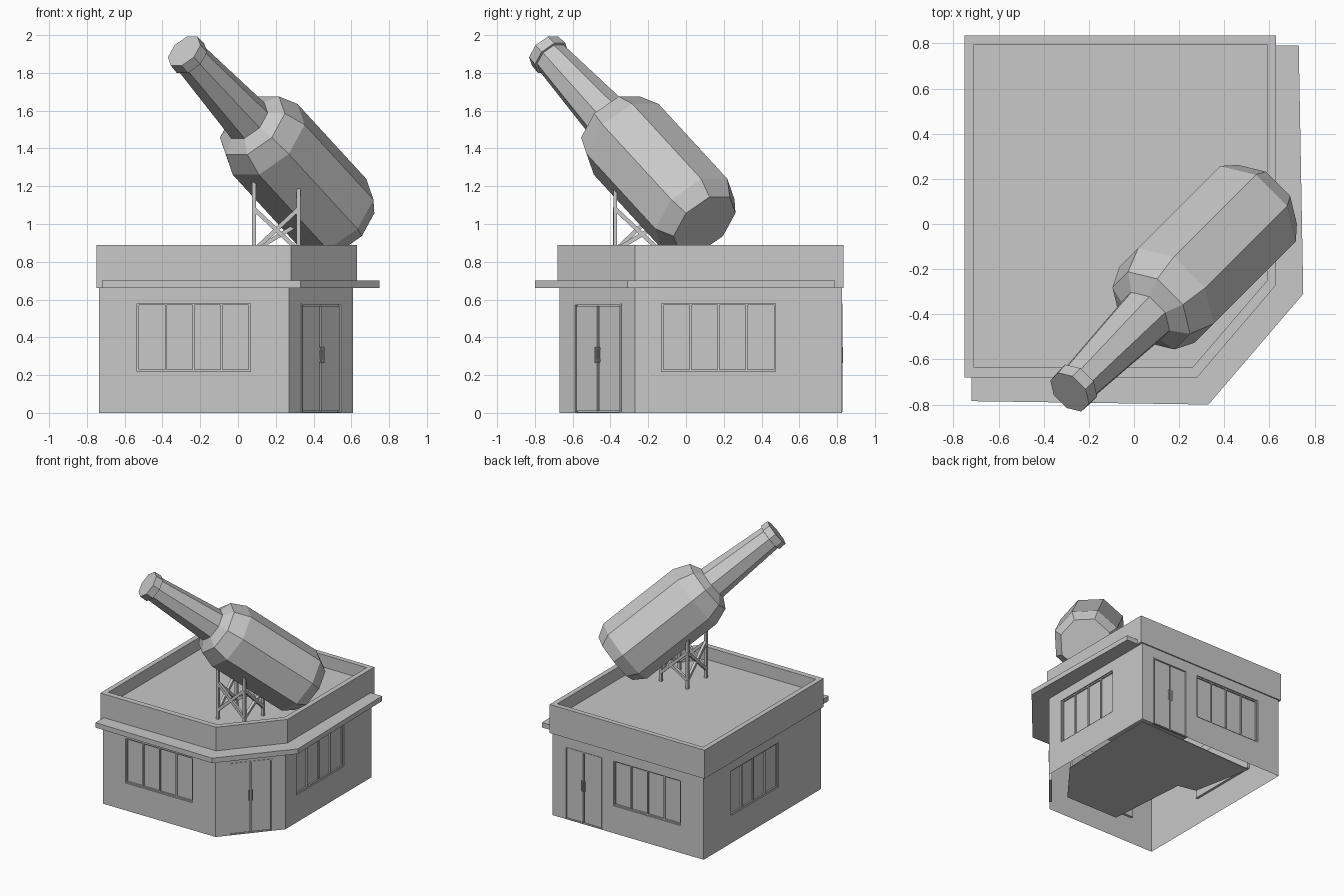
import bpy, bmesh, math
from mathutils import Vector as V

if "Cube" in bpy.data.objects:
    bpy.data.objects.remove(bpy.data.objects["Cube"])

grey = bpy.data.materials.new("plain_grey")
grey.diffuse_color = (0.58, 0.58, 0.58, 1)
grey.use_nodes = True
grey.node_tree.nodes["Principled BSDF"].inputs["Base Color"].default_value = grey.diffuse_color


def make(name, bm, fix=True):
    bmesh.ops.remove_doubles(bm, verts=bm.verts, dist=1e-5)
    if fix:
        bmesh.ops.recalc_face_normals(bm, faces=bm.faces)
    me = bpy.data.meshes.new(name)
    bm.to_mesh(me)
    bm.free()
    me.materials.append(grey)
    ob = bpy.data.objects.new(name, me)
    bpy.context.collection.objects.link(ob)
    return ob


def quad(bm, *pts):
    bm.faces.new([bm.verts.new(p) for p in pts])


def skin(bm, loops, first=False, last=False):
    """Bridge point loops of equal length, with optional end caps."""
    rings = [[bm.verts.new(p) for p in lp] for lp in loops]
    n = len(rings[0])
    for a, b in zip(rings, rings[1:]):
        for i in range(n):
            j = (i + 1) % n
            bm.faces.new((a[i], a[j], b[j], b[i]))
    if first:
        bm.faces.new(rings[0][::-1])
    if last:
        bm.faces.new(rings[-1])


def flat(points, z):
    return [V((x, y, z)) for x, y in points]


class Wall:
    """Vertical wall plane: u runs along it, d goes outward."""
    def __init__(self, p0, p1):
        self.o = V((*p0, 0))
        run = V((*p1, 0)) - self.o
        self.length = run.length
        self.u = run.normalized()
        self.n = V((self.u.y, -self.u.x, 0))

    def at(self, u, z, d=0):
        return self.o + self.u * u + self.n * d + V((0, 0, z))

    def box(self, bm, u0, u1, z0, z1, d0, d1):
        lo, hi = [[self.at(u, z, d) for u, z in
                   ((u0, z0), (u1, z0), (u1, z1), (u0, z1))] for d in (d0, d1)]
        skin(bm, [lo, hi], True, True)

    def surface(self, bm, openings, top, depth):
        """Wall surface with a shallow recess for each opening."""
        us = sorted({0, self.length, *[u for o in openings for u in o[:2]]})
        zs = sorted({0, top, *[z for o in openings for z in o[2:]]})
        for u0, u1 in zip(us, us[1:]):
            for z0, z1 in zip(zs, zs[1:]):
                inside = any(o[0] <= u0 < o[1] and o[2] <= z0 < o[3] for o in openings)
                d = -depth if inside else 0
                quad(bm, *[self.at(u, z, d) for u, z in
                           ((u0, z0), (u1, z0), (u1, z1), (u0, z1))])
        for u0, u1, z0, z1 in openings:
            c = [(u0, z0), (u1, z0), (u1, z1), (u0, z1)]
            for (ua, za), (ub, zb) in zip(c, c[1:] + c[:1]):
                quad(bm, self.at(ua, za), self.at(ub, zb),
                     self.at(ub, zb, -depth), self.at(ua, za, -depth))


DEPTH, WALL_TOP = 0.02, 0.66
WIN_Z, DOOR_Z = (0.22, 0.58), (0.005, 0.58)


def window(wall, u0, u1, name):
    bm = bmesh.new()
    z0, z1 = WIN_Z
    f, d = 0.01, (-DEPTH, -0.009)
    wall.box(bm, u0, u1, z0, z0 + f, *d)
    wall.box(bm, u0, u1, z1 - f, z1, *d)
    for i in range(5):
        c = u0 + f / 2 + (u1 - u0 - f) * i / 4
        wall.box(bm, c - f / 2, c + f / 2, z0 + f, z1 - f, *d)
    make(name, bm)


def door(wall, u0, u1, name):
    bm = bmesh.new()
    z0, z1 = DOOR_Z
    mid = (u0 + u1) / 2
    for a, b in ((u0, u0 + 0.01), (u1 - 0.01, u1)):      # frame posts
        wall.box(bm, a, b, z0, z1, -DEPTH, 0.004)
    wall.box(bm, u0 + 0.01, u1 - 0.01, z1 - 0.01, z1, -DEPTH, 0.004)
    for s in (-1, 1):                                    # leaves and handles
        a, b = sorted((mid + s * 0.006, mid + s * ((u1 - u0) / 2 - 0.014)))
        wall.box(bm, a, b, z0 + 0.006, z1 - 0.014, -DEPTH, -0.004)
        a, b = sorted((mid + s * 0.008, mid + s * 0.016))
        wall.box(bm, a, b, 0.265, 0.35, 0.0, 0.007)
        for z in (0.275, 0.335):
            wall.box(bm, a, b, z, z + 0.008, -0.004, 0.0)
    make(name, bm)


# Walls with recessed windows and doors
plan = [(-0.735, -0.67), (0.27, -0.67), (0.61, -0.27), (0.61, 0.825), (-0.735, 0.825)]
layout = [("front", (0.2, 0.8), None), ("corner", None, (0.1, 0.43)),
          ("right", (0.14, 0.745), None), ("back", (0.54, 1.14), (0.11, 0.44)),
          ("left", (0.345, 0.95), None)]
walls = bmesh.new()
for i, (side, win, dr) in enumerate(layout):
    w = Wall(plan[i], plan[(i + 1) % 5])
    holes = []
    if win:
        holes.append((*win, *WIN_Z))
        window(w, *win, side + "_window")
    if dr:
        holes.append((*dr, *DOOR_Z))
        door(w, *dr, side + "_door")
    w.surface(walls, holes, WALL_TOP, DEPTH)
make("walls", walls, fix=False)

# Parapet with sunken roof
outer = [(-0.75, -0.68), (0.28, -0.68), (0.63, -0.27), (0.63, 0.835), (-0.75, 0.835)]
inner = [(-0.71, -0.635), (0.26, -0.635), (0.59, -0.25), (0.59, 0.795), (-0.71, 0.795)]
bm = bmesh.new()
skin(bm, [flat(plan, 0.66), flat(outer, 0.66), flat(outer, 0.89),
          flat(inner, 0.89), flat(inner, 0.79)], last=True)
make("parapet_roof", bm, fix=False)

# Canopy along the front, corner and right side
edge = [(-0.72, -0.785), (0.33, -0.80), (0.75, -0.31), (0.73, 0.79)]
back = [(-0.72, -0.68), (0.28, -0.68), (0.63, -0.27), (0.63, 0.79)]
bm = bmesh.new()
sections = [[V((*b, 0.66)), V((*e, 0.66)), V((*e, 0.70)), V((*b, 0.70))]
            for e, b in zip(edge, back)]
skin(bm, sections, True, True)
make("canopy", bm)

# Partial floor plate
bm = bmesh.new()
shape = [(0.58, 0.79), (-0.5, 0.75), (-0.4, 0.25), (-0.25, 0.22),
         (-0.2, -0.45), (0.28, -0.45), (0.55, -0.1)]
skin(bm, [flat(shape, 0.002), flat(shape, 0.008)], True, True)
make("floor", bm)

# Tilted eight-sided bottle, flat side up: (distance from mouth, radius)
axis = V((0.56, 0.56, -0.61)).normalized()
side = V((1, -1, 0)).normalized()
up = side.cross(axis)
if up.z < 0:
    up.negate()
mouth = V((-0.285, -0.745, 1.915))
profile = [(0, 0.105), (0.06, 0.108), (0.062, 0.095), (0.60, 0.13),
           (0.645, 0.21), (0.765, 0.256), (1.415, 0.256), (1.505, 0.2)]
angles = [math.radians(22.5 + 45 * k) for k in range(8)]
rings = [[mouth + axis * t + (up * math.cos(a) + side * math.sin(a)) * r
          for a in angles] for t, r in profile]
bm = bmesh.new()
skin(bm, rings, True, True)
make("bottle", bm)


# Support frame: four posts with crossed braces
def beam(bm, a, b, w):
    a, b = V(a), V(b)
    d = (b - a).normalized()
    p = d.cross(V((0, 0, 1)) if abs(d.z) < 0.95 else V((0, 1, 0))).normalized() * w / 2
    q = d.cross(p)
    skin(bm, [[c + p + q, c - p + q, c - p - q, c + p - q] for c in (a, b)], True, True)


posts = [(0.085, -0.375, 1.23), (0.32, -0.375, 1.21),
         (0.32, -0.14, 1.0), (0.085, -0.14, 1.21)]
bm = bmesh.new()
for i, (x, y, z) in enumerate(posts):
    beam(bm, (x, y, 0.79), (x, y, z), 0.02)
    x2, y2, z2 = posts[(i + 1) % 4]
    beam(bm, (x, y, 0.86), (x2, y2, min(1.08, z2)), 0.022)
    beam(bm, (x2, y2, 0.86), (x, y, min(1.08, z)), 0.022)
make("support_frame", bm)
